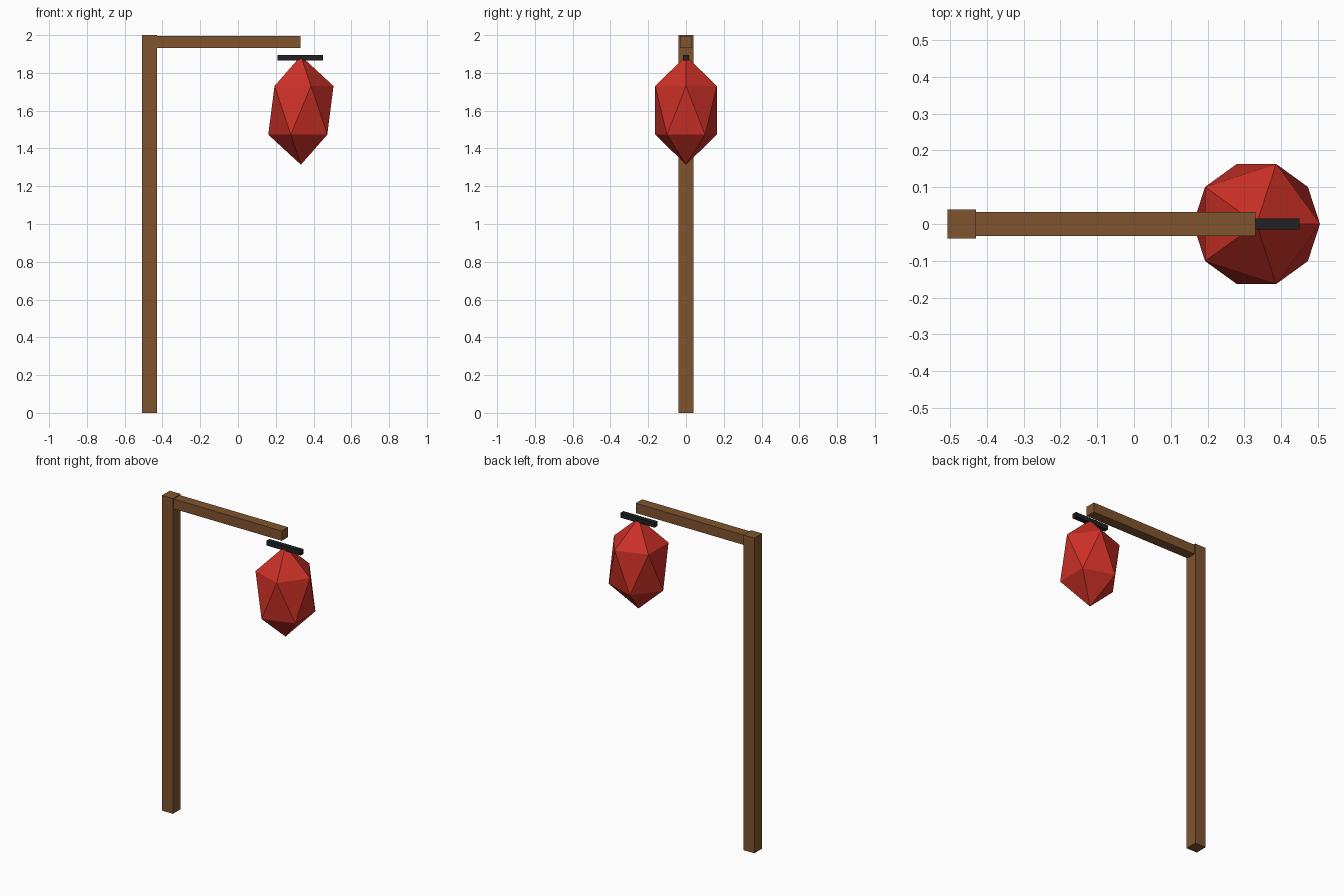
import bpy

if "Cube" in bpy.data.objects:
    bpy.data.objects.remove(bpy.data.objects["Cube"])


def material(name, rgb):
    m = bpy.data.materials.new(name)
    m.diffuse_color = (*rgb, 1.0)
    m.use_nodes = True
    m.node_tree.nodes["Principled BSDF"].inputs["Base Color"].default_value = m.diffuse_color
    return m


def box(name, x, y, z, mat):
    """Box spanning the given (min, max) ranges."""
    bpy.ops.mesh.primitive_cube_add(
        size=1, location=[(a + b) / 2 for a, b in (x, y, z)])
    ob = bpy.context.object
    ob.name = name
    ob.scale = [b - a for a, b in (x, y, z)]
    bpy.ops.object.transform_apply(location=False, rotation=False, scale=True)
    ob.data.materials.append(mat)
    return ob


wood = material("brown wood", (0.215, 0.088, 0.029))
red = material("red paper", (0.60, 0.03, 0.02))
black = material("black iron", (0.015, 0.015, 0.015))

# Upright post and horizontal arm
box("post", (-0.507, -0.43), (-0.039, 0.039), (0, 2), wood)
box("arm", (-0.47, 0.33), (-0.032, 0.032), (1.933, 1.995), wood)

# Thin bar the lantern hangs from
box("hanger_bar", (0.21, 0.45), (-0.015, 0.015), (1.865, 1.895), black)

# Faceted lantern: stretched icosahedron
bpy.ops.mesh.primitive_ico_sphere_add(
    subdivisions=1, radius=1, location=(0.333, 0, 1.602))
lantern = bpy.context.object
lantern.name = "lantern"
lantern.scale = (0.193, 0.192, 0.288)
bpy.ops.object.transform_apply(location=False, rotation=False, scale=True)
lantern.data.materials.append(red)
